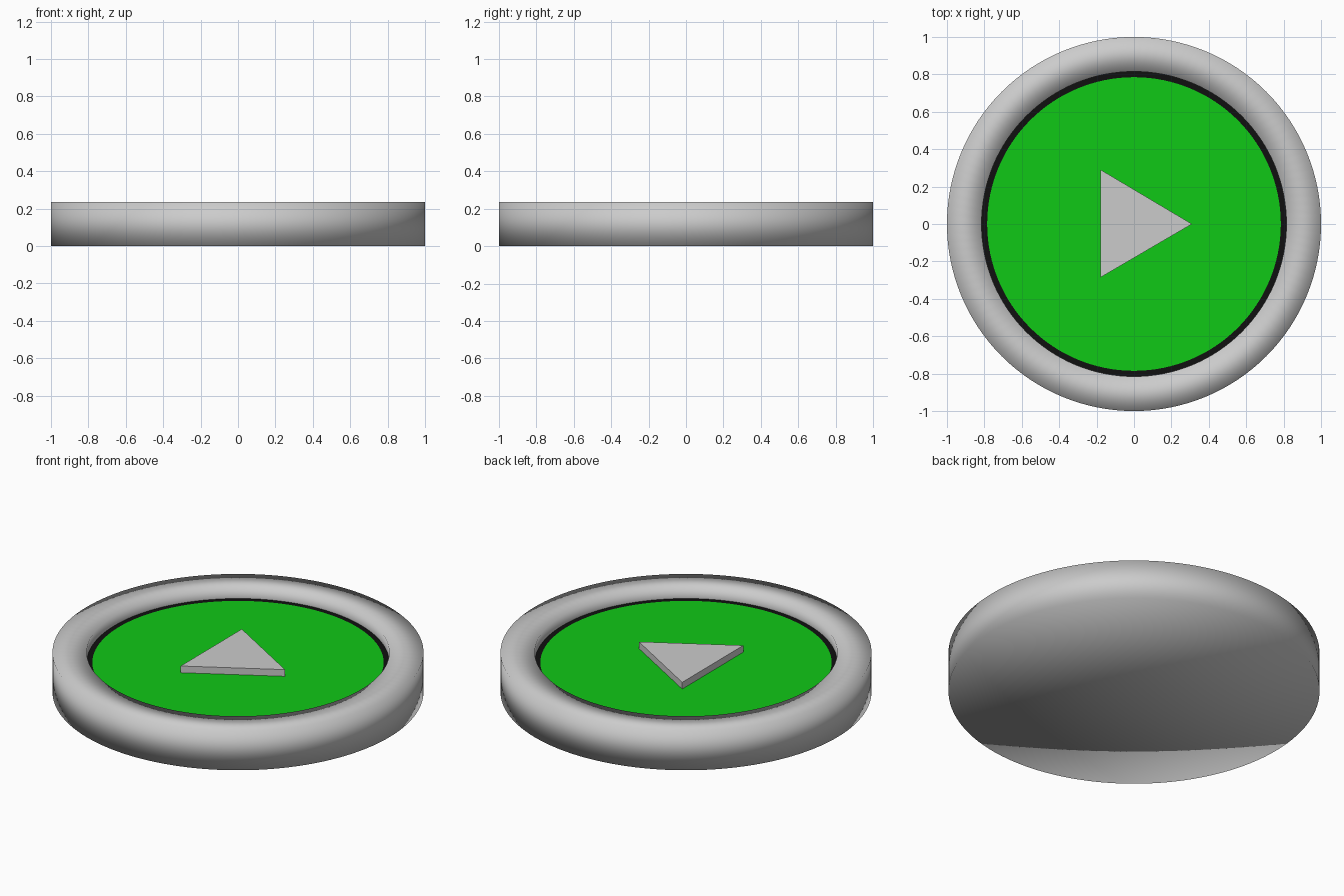
import bpy, bmesh, math

if "Cube" in bpy.data.objects:
    bpy.data.objects.remove(bpy.data.objects["Cube"])

SEG = 128
HEIGHT, FLOOR = 0.235, 0.175      # rim top, recessed face level
R_OUT, R_WELL, R_FACE = 1.0, 0.815, 0.785


def material(name, rgb):
    m = bpy.data.materials.new(name)
    m.diffuse_color = (*rgb, 1)
    m.use_nodes = True
    m.node_tree.nodes["Principled BSDF"].inputs["Base Color"].default_value = m.diffuse_color
    return m


def finish(name, bm, mat=None):
    me = bpy.data.meshes.new(name)
    bm.to_mesh(me)
    bm.free()
    ob = bpy.data.objects.new(name, me)
    bpy.context.collection.objects.link(ob)
    if mat:
        me.materials.append(mat)
    return ob


def lathe(name, profile, mat=None):
    """Revolve (radius, z) points around z; list them so faces point outward."""
    bm = bmesh.new()
    rings = []
    for r, z in profile:
        if r == 0:
            rings.append([bm.verts.new((0, 0, z))] * SEG)
        else:
            rings.append([bm.verts.new((r * math.cos(2 * math.pi * i / SEG),
                                        r * math.sin(2 * math.pi * i / SEG), z))
                          for i in range(SEG)])
    for a, b in zip(rings, rings[1:]):
        for i in range(SEG):
            j = (i + 1) % SEG
            quad = [a[i], a[j], b[j], b[i]]
            bm.faces.new(list(dict.fromkeys(quad)))
    # smooth everywhere, creases sharp except the softly shaded bottom rim
    for f in bm.faces:
        f.smooth = True
    for e in bm.edges:
        on_bottom = all(v.co.z < 1e-6 for v in e.verts)
        if len(e.link_faces) == 2 and not on_bottom:
            e.smooth = e.calc_face_angle() < math.radians(30)
    return finish(name, bm, mat)


# Housing: underside, outer wall, flat rim and wall of the recess
lathe("housing", [(0, 0), (R_OUT, 0), (R_OUT, HEIGHT),
                  (R_WELL, HEIGHT), (R_WELL, FLOOR)])

# Black gap ring and green button face on the recess floor
lathe("gap_ring", [(R_WELL, FLOOR), (R_FACE, FLOOR)],
      material("black", (0.005, 0.005, 0.005)))
lathe("button_face", [(R_FACE, FLOOR), (0, FLOOR)],
      material("green", (0.005, 0.58, 0.008)))

# Raised triangle symbol pointing to +x
bm = bmesh.new()
base = bm.faces.new([bm.verts.new((x, y, FLOOR))
                     for x, y in ((-0.178, -0.285), (0.31, 0), (-0.178, 0.29))])
top = bmesh.ops.extrude_face_region(bm, geom=[base])["geom"]
bmesh.ops.translate(bm, vec=(0, 0, 0.04),
                    verts=[g for g in top if isinstance(g, bmesh.types.BMVert)])
bmesh.ops.recalc_face_normals(bm, faces=bm.faces)
finish("triangle_symbol", bm)
